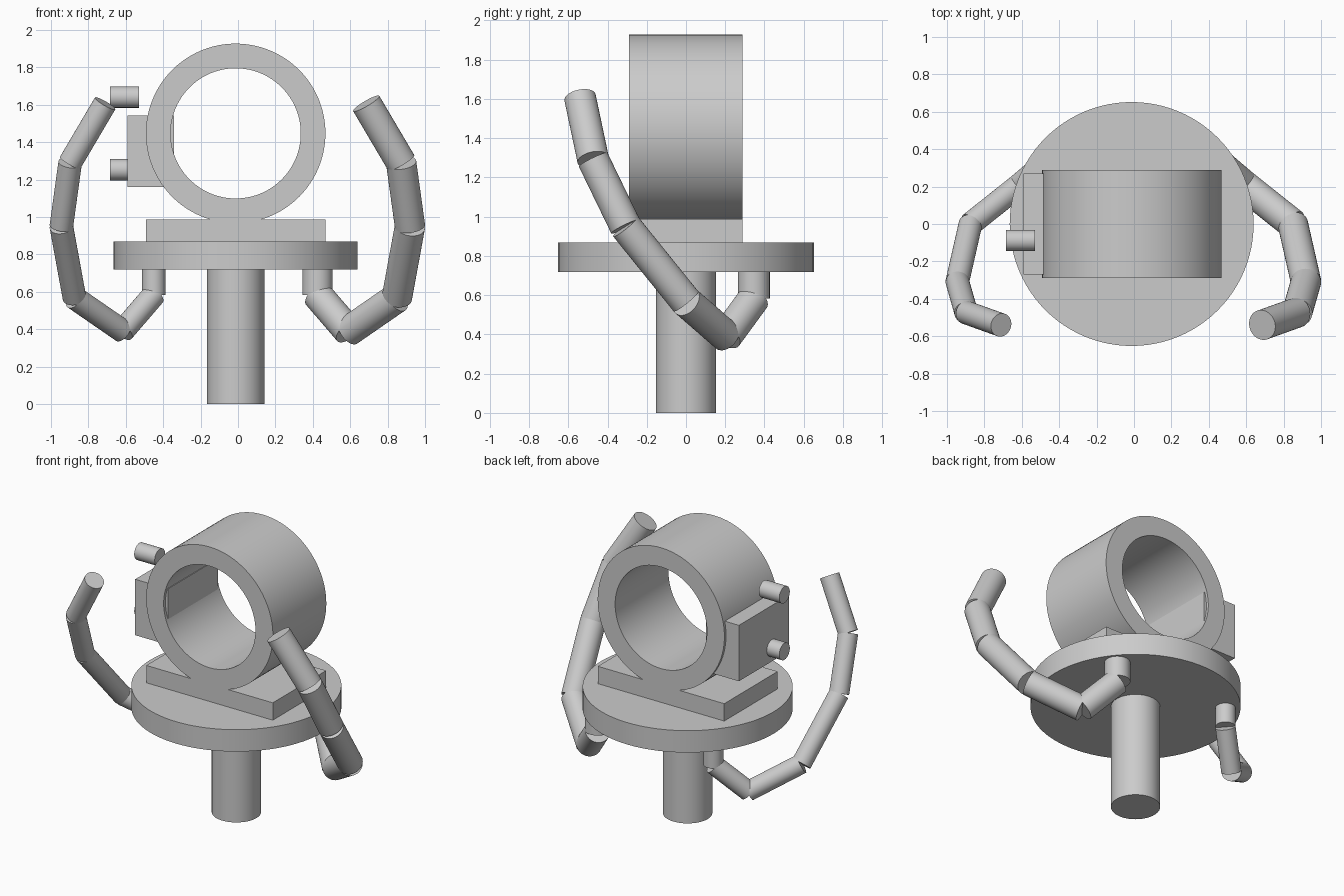
import bpy
import math
from mathutils import Vector

cube = bpy.data.objects.get("Cube")
if cube:
    bpy.data.objects.remove(cube, do_unlink=True)

GREY = (0.6, 0.6, 0.6, 1.0)
grey = bpy.data.materials.new("plain grey")
grey.use_nodes = True
grey.diffuse_color = GREY
grey.node_tree.nodes["Principled BSDF"].inputs["Base Color"].default_value = GREY

MID = -0.0125  # x of the symmetry plane


def finish(obj, name, smooth=True):
    obj.name = name
    obj.data.name = name
    obj.data.materials.append(grey)
    if smooth:
        bpy.ops.object.shade_smooth_by_angle(angle=math.radians(30))
    return obj


def rod(name, start, end, radius, sides=48):
    """Flat-capped cylinder between two points."""
    a, b = Vector(start), Vector(end)
    axis = b - a
    bpy.ops.mesh.primitive_cylinder_add(
        vertices=sides, radius=radius, depth=axis.length, location=(a + b) / 2,
        rotation=axis.to_track_quat('Z', 'Y').to_euler())
    return finish(bpy.context.object, name)


def block(name, low, high):
    """Box between two opposite corners."""
    a, b = Vector(low), Vector(high)
    bpy.ops.mesh.primitive_cube_add(size=1, location=(a + b) / 2)
    obj = bpy.context.object
    obj.scale = b - a
    bpy.ops.object.transform_apply(location=False, rotation=False, scale=True)
    return finish(obj, name, smooth=False)


def tube(name, center, outer, inner, y0, y1, sides=96):
    """Open ring lying along y, swept from a rectangular section."""
    section = [(outer, y0), (outer, y1), (inner, y1), (inner, y0)]
    verts, faces = [], []
    for i in range(sides):
        t = 2 * math.pi * i / sides
        verts += [(r * math.cos(t), y, r * math.sin(t)) for r, y in section]
        j = (i + 1) % sides
        for k in range(4):
            n = (k + 1) % 4
            faces.append((4 * i + k, 4 * i + n, 4 * j + n, 4 * j + k))
    mesh = bpy.data.meshes.new(name)
    mesh.from_pydata(verts, [], faces)
    obj = bpy.data.objects.new(name, mesh)
    bpy.context.collection.objects.link(obj)
    obj.location = center
    bpy.ops.object.select_all(action='DESELECT')
    obj.select_set(True)
    bpy.context.view_layer.objects.active = obj
    # make all normals point outward
    bpy.ops.object.mode_set(mode='EDIT')
    bpy.ops.mesh.select_all(action='SELECT')
    bpy.ops.mesh.normals_make_consistent(inside=False)
    bpy.ops.object.mode_set(mode='OBJECT')
    return finish(obj, name)


# Pedestal and turntable
rod("post", (MID, 0, 0), (MID, 0, 0.74), 0.153, 64)
rod("round_table", (MID, 0, 0.718), (MID, 0, 0.868), 0.652, 96)
block("base_plate", (MID - 0.479, -0.29, 0.86), (MID + 0.479, 0.288, 0.987))

# Main ring
tube("ring", (MID, 0, 1.447), 0.48, 0.348, -0.29, 0.288)

# Side box with two knobs
block("side_box", (-0.59, -0.27, 1.16), (-0.342, 0.27, 1.543))
for label, z in (("upper", 1.641), ("lower", 1.253)):
    rod(label + "_knob", (-0.685, -0.088, z), (-0.53, -0.088, z), 0.057)

# Jointed arms, as x offsets from the symmetry plane
joints = [
    (0.438, 0.346, 0.73), (0.438, 0.346, 0.583), (0.604, 0.205, 0.39),
    (0.862, 0.0, 0.568), (0.932, -0.308, 0.95), (0.885, -0.473, 1.29),
    (0.698, -0.54, 1.607),
]
parts = ["mount", "lower_link", "elbow_link", "middle_link", "upper_link", "tip_link"]
for side, sign, radius in (("left", 1, 0.081), ("right", -1, 0.063)):
    points = [(MID + sign * x, y, z) for x, y, z in joints]
    for part, a, b in zip(parts, points, points[1:]):
        rod(f"{side}_arm_{part}", a, b, radius)
